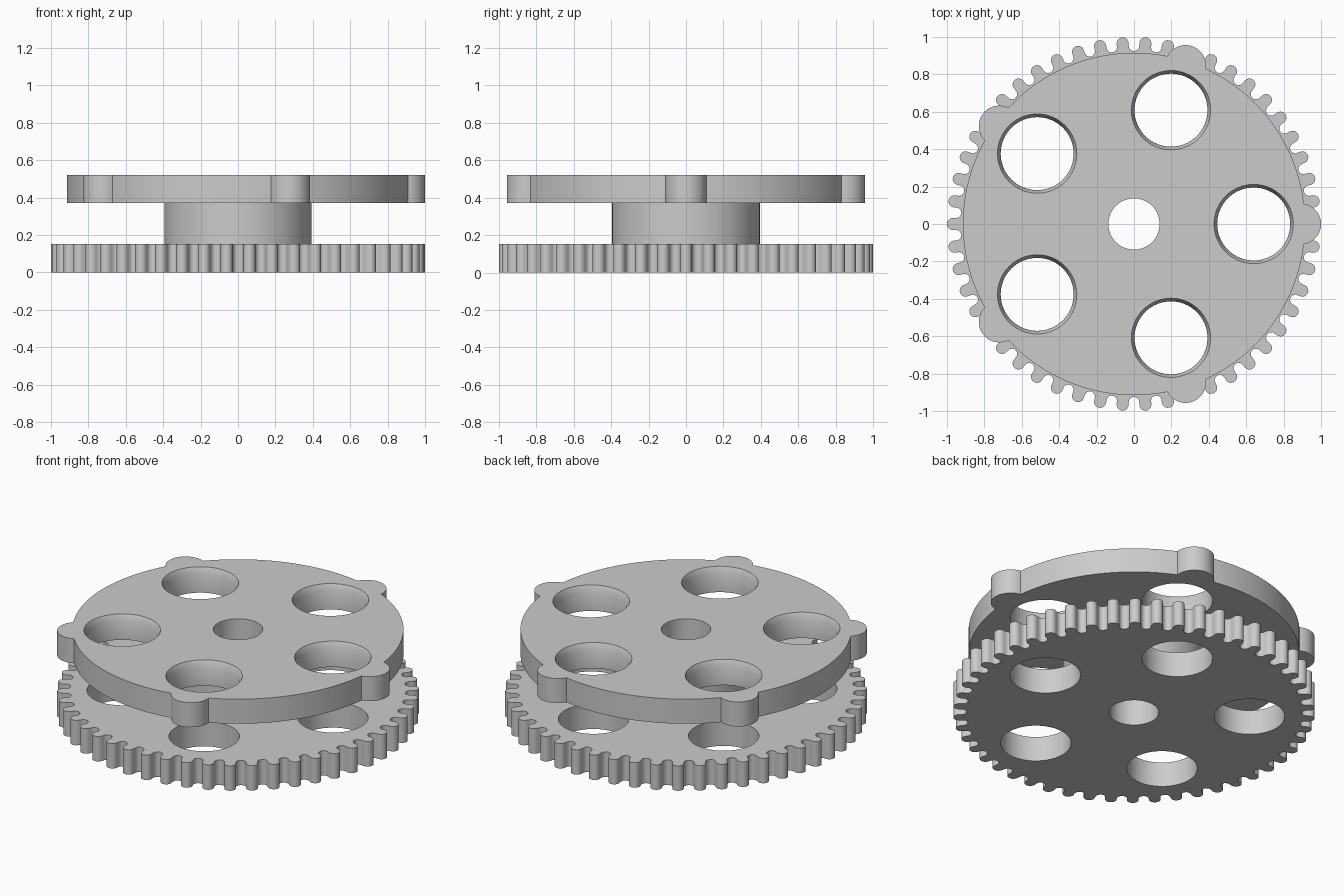
import bpy, bmesh, math
from math import sin, cos, pi

if "Cube" in bpy.data.objects:
    bpy.data.objects.remove(bpy.data.objects["Cube"])

GREY = bpy.data.materials.new("plain grey")
GREY.diffuse_color = (0.6, 0.6, 0.6, 1)
GREY.use_nodes = True
GREY.node_tree.nodes["Principled BSDF"].inputs["Base Color"].default_value = GREY.diffuse_color


def new_object(name, bm):
    bmesh.ops.recalc_face_normals(bm, faces=bm.faces)
    mesh = bpy.data.meshes.new(name)
    bm.to_mesh(mesh)
    bm.free()
    mesh.materials.append(GREY)
    obj = bpy.data.objects.new(name, mesh)
    bpy.context.collection.objects.link(obj)
    return obj


def add_lathe(bm, profile, centre=(0, 0), sides=64):
    """Closed solid stacked from (radius, z) rings."""
    rings = [[bm.verts.new((centre[0] + r * cos(2 * pi * i / sides),
                            centre[1] + r * sin(2 * pi * i / sides), z))
              for i in range(sides)] for r, z in profile]
    for a, b in zip(rings, rings[1:]):
        for i in range(sides):
            j = (i + 1) % sides
            bm.faces.new((a[i], a[j], b[j], b[i]))
    bm.faces.new(rings[0][::-1])
    bm.faces.new(rings[-1])


def extrude_outline(name, points, z0, z1):
    bm = bmesh.new()
    low = [bm.verts.new((x, y, z0)) for x, y in points]
    high = [bm.verts.new((x, y, z1)) for x, y in points]
    n = len(points)
    bm.faces.new(low[::-1])
    bm.faces.new(high)
    for i in range(n):
        j = (i + 1) % n
        bm.faces.new((low[i], low[j], high[j], high[i]))
    return new_object(name, bm)


def cut_holes(obj, hole_profile, bore=0.137):
    """Cut the centre bore and, if given, the ring of five holes."""
    bm = bmesh.new()
    add_lathe(bm, [(bore, -0.1), (bore, 0.7)])
    if hole_profile:
        for k in range(5):
            a = 2 * pi * k / 5
            add_lathe(bm, hole_profile, (0.64 * cos(a), 0.64 * sin(a)))
    cutter = new_object("hole_cutter", bm)
    cutter.hide_render = True
    mod = obj.modifiers.new("holes", 'BOOLEAN')
    mod.operation = 'DIFFERENCE'
    mod.solver = 'EXACT'
    mod.object = cutter
    bpy.ops.object.select_all(action='DESELECT')
    bpy.context.view_layer.objects.active = obj
    obj.select_set(True)
    bpy.ops.object.modifier_apply(modifier=mod.name)
    bpy.data.objects.remove(cutter)
    bpy.ops.object.shade_smooth_by_angle(angle=math.radians(30))


def arc(centre_r, radius, start, end, steps, turn):
    """Arc about a point at centre_r on the x axis, all turned about the origin."""
    pts = []
    for i in range(steps + 1):
        t = start + (end - start) * i / steps
        x, y = centre_r + radius * cos(t), radius * sin(t)
        pts.append((x * cos(turn) - y * sin(turn), x * sin(turn) + y * cos(turn)))
    return pts


# Gear: fifty round teeth separated by round valleys
TEETH = 50
pitch = 2 * pi / TEETH
outline = []
for k in range(TEETH):
    outline += arc(0.968, 0.032, -pi / 2, pi / 2, 10, k * pitch)
    outline += arc(0.953, 0.028, 1.5 * pi, 0.5 * pi, 10, (k + 0.5) * pitch)
gear = extrude_outline("gear_wheel", outline, 0, 0.152)
cut_holes(gear, [(0.195, -0.1), (0.195, 0.3)])

# Hub between the two plates
bm = bmesh.new()
add_lathe(bm, [(0.394, 0.152), (0.394, 0.37)], sides=96)
hub = new_object("hub", bm)
cut_holes(hub, None)

# Upper plate: disc with five rounded lobes on its rim
DISC, LOBE_R, LOBE = 0.915, 0.89, 0.11
meet_x = (DISC ** 2 - LOBE ** 2 + LOBE_R ** 2) / (2 * LOBE_R)
meet_y = math.sqrt(DISC ** 2 - meet_x ** 2)
disc_angle = math.atan2(meet_y, meet_x)
lobe_angle = math.atan2(meet_y, meet_x - LOBE_R)
outline = []
for k in range(5):
    turn = 2 * pi * k / 5
    outline += arc(LOBE_R, LOBE, -lobe_angle, lobe_angle, 20, turn)
    outline += arc(0, DISC, disc_angle, 2 * pi / 5 - disc_angle, 24, turn)[1:-1]
plate = extrude_outline("lobed_plate", outline, 0.37, 0.52)
# Holes carry a steep chamfer at the upper edge
cut_holes(plate, [(0.195, 0.3), (0.195, 0.485), (0.212, 0.52), (0.212, 0.6)])
